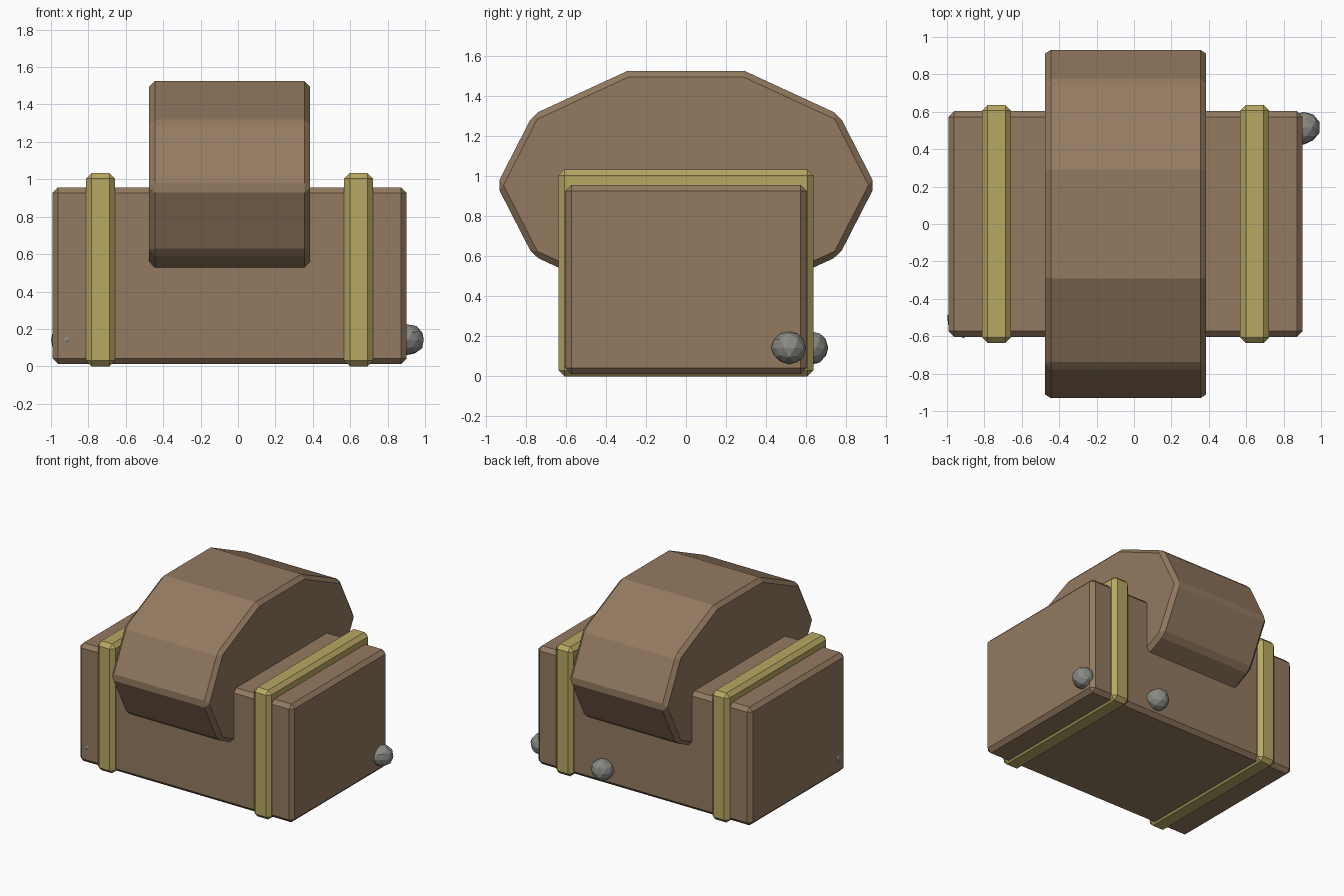
import bpy, bmesh, math, random
from mathutils import Vector

if "Cube" in bpy.data.objects:
    bpy.data.objects.remove(bpy.data.objects["Cube"])

random.seed(4)
CX = -0.045  # shared centre line of the box, straps and drum


def material(name, colour):
    m = bpy.data.materials.new(name)
    m.diffuse_color = (*colour, 1)
    m.use_nodes = True
    m.node_tree.nodes["Principled BSDF"].inputs["Base Color"].default_value = m.diffuse_color
    return m


BROWN = material("brown wood", (0.296, 0.195, 0.117))
GOLD = material("dull gold", (0.479, 0.392, 0.122))
GREY = material("grey stone", (0.254, 0.254, 0.231))


def add_object(name, bm, mat, bevel=0.0):
    bmesh.ops.recalc_face_normals(bm, faces=bm.faces)
    me = bpy.data.meshes.new(name)
    bm.to_mesh(me)
    bm.free()
    me.materials.append(mat)
    ob = bpy.data.objects.new(name, me)
    bpy.context.collection.objects.link(ob)
    if bevel:
        mod = ob.modifiers.new("chamfer", "BEVEL")
        mod.width = bevel
        mod.segments = 1
        mod.limit_method = "ANGLE"
        mod.angle_limit = math.radians(30)
    return ob


def box(name, lo, hi, mat, bevel):
    bm = bmesh.new()
    bmesh.ops.create_cube(bm, size=1)
    lo, hi = Vector(lo), Vector(hi)
    for v in bm.verts:
        v.co = (lo + hi) / 2 + v.co * (hi - lo)
    return add_object(name, bm, mat, bevel)


# Main box
box("chest_body", (CX - 0.947, -0.603, 0.013), (CX + 0.947, 0.603, 0.957), BROWN, 0.03)

# Straps around both ends
for side, sx in (("left", -1), ("right", 1)):
    x = CX + sx * 0.69
    box(side + "_strap", (x - 0.077, -0.637, 0), (x + 0.077, 0.637, 1.033), GOLD, 0.03)

# Ten-sided flattened drum lying across the box
bm = bmesh.new()
ring = [bm.verts.new((CX - 0.43, 0.945 * math.cos(i * math.pi / 5),
                      0.955 + 0.6 * math.sin(i * math.pi / 5))) for i in range(10)]
face = bm.faces.new(ring)
ext = bmesh.ops.extrude_face_region(bm, geom=[face], use_keep_orig=True)
for v in ext["geom"]:
    if isinstance(v, bmesh.types.BMVert):
        v.co.x = CX + 0.43
add_object("lid_drum", bm, BROWN, 0.03)

# Small faceted stones set into the box near the base
for i, pos in enumerate([(0.907, 0.515, 0.142), (0.30, 0.623, 0.142), (-0.912, -0.52, 0.142)]):
    bm = bmesh.new()
    bmesh.ops.create_icosphere(bm, subdivisions=2, radius=0.09)
    for v in bm.verts:
        v.co *= random.uniform(0.93, 1.02)
        v.co.z *= 0.95
        v.co += Vector(pos)
    add_object(f"stone_{i + 1}", bm, GREY)
